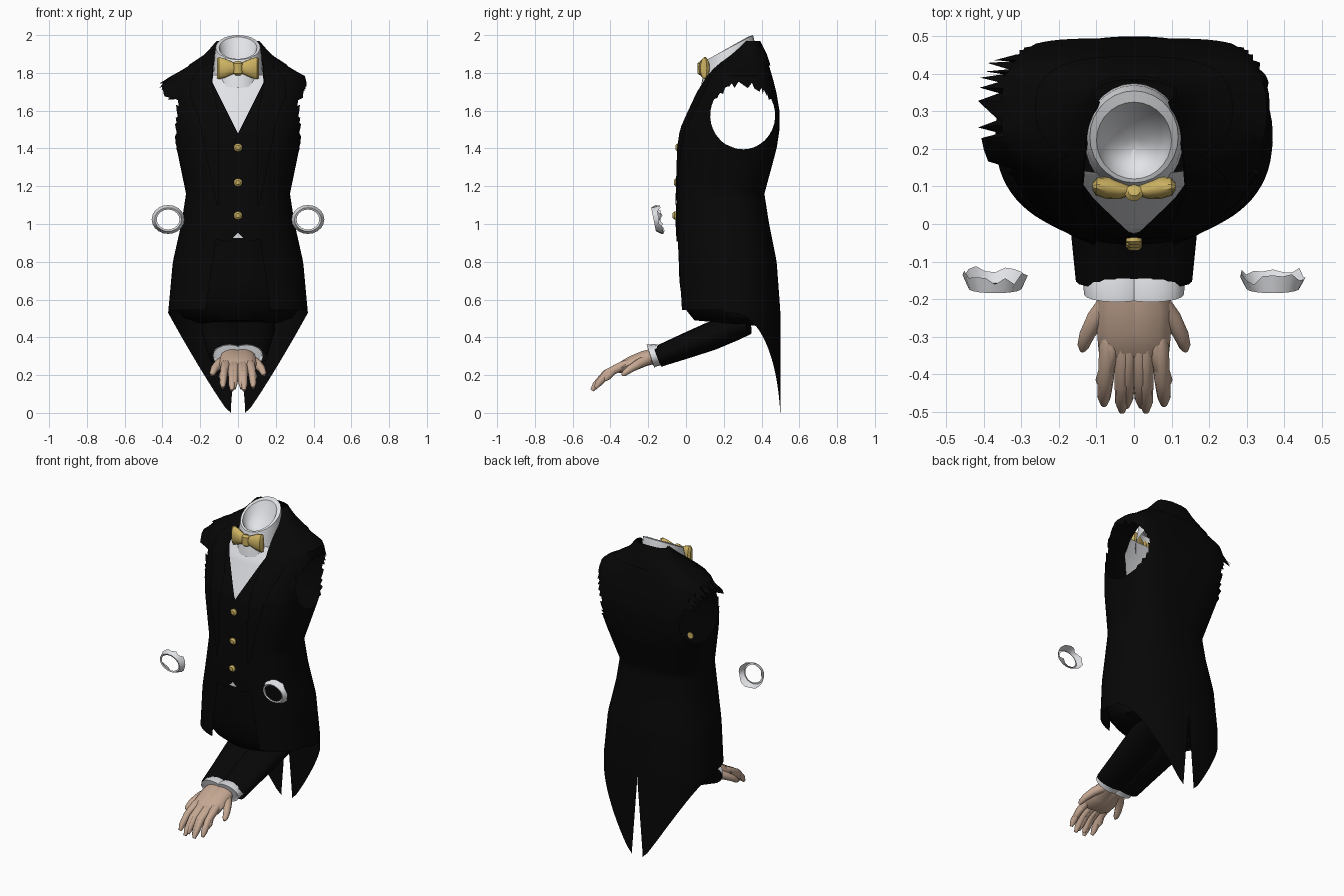
import bpy, bmesh, math, random
from mathutils import Vector

if "Cube" in bpy.data.objects:
    bpy.data.objects.remove(bpy.data.objects["Cube"])
random.seed(4)

def material(name, col):
    m = bpy.data.materials.new(name)
    m.diffuse_color = (*col, 1)
    m.use_nodes = True
    m.node_tree.nodes["Principled BSDF"].inputs["Base Color"].default_value = m.diffuse_color
    return m
BLACK = material("black_cloth", (0.002, 0.002, 0.002))
WHITE = material("white_linen", (0.8, 0.81, 0.84))
GOLD = material("gold", (0.6, 0.44, 0.12))
SKIN = material("skin", (0.56, 0.39, 0.29))

def finish(name, bm, mat, recalc=False):
    if recalc:
        bmesh.ops.recalc_face_normals(bm, faces=bm.faces)
    me = bpy.data.meshes.new(name)
    bm.to_mesh(me)
    bm.free()
    me.materials.append(mat)
    ob = bpy.data.objects.new(name, me)
    bpy.context.collection.objects.link(ob)
    return ob

def grid(bm, f, nu, nv):
    vs = [[bm.verts.new(f(i / nu, j / nv)) for i in range(nu + 1)] for j in range(nv + 1)]
    for j in range(nv):
        for i in range(nu):
            bm.faces.new((vs[j][i], vs[j][i+1], vs[j+1][i+1], vs[j+1][i]))

def loft(bm, rings, cap0=True, cap1=True):
    vs = [[bm.verts.new(p) for p in r] for r in rings]
    n = len(vs[0])
    for a, b in zip(vs, vs[1:]):
        for i in range(n):
            bm.faces.new((a[i], a[(i+1) % n], b[(i+1) % n], b[i]))
    if cap0: bm.faces.new(vs[0][::-1])
    if cap1: bm.faces.new(vs[-1])

def ellipse(c, u, v, n):
    return [c + u * math.cos(2*math.pi*i/n) + v * math.sin(2*math.pi*i/n) for i in range(n)]

def tube(bm, pts, n=10, ref=(1, 0, 0), side=1, **caps):
    """Elliptical tube through (x, y, z, radius_along_ref, other_radius)."""
    ps = [Vector((p[0] * side, p[1], p[2])) for p in pts]
    rings = []
    for i, p in enumerate(ps):
        t = (ps[min(i+1, len(ps)-1)] - ps[max(i-1, 0)]).normalized()
        u = Vector(ref)
        u = (u - t * u.dot(t)).normalized()
        rings.append(ellipse(p, u * pts[i][3], t.cross(u) * pts[i][4], n))
    loft(bm, rings, **caps)

def interp(table, z):
    for a, b in zip(table, table[1:]):
        if z <= b[0]:
            k = max(0, (z - a[0]) / (b[0] - a[0]))
            return [p + (q - p) * k for p, q in zip(a[1:], b[1:])]
    return table[-1][1:]

# coat cross-sections: z, half width, front y, back y, back squareness
BODY = [(0, .37, -.04, .5, 2.2), (.53, .37, -.042, .5, 2.3), (.8, .345, -.05, .48, 2.4),
        (1, .3, -.06, .44, 2.6), (1.16, .275, -.055, .415, 2.8), (1.4, .325, -.045, .48, 3.6),
        (1.5, .342, -.03, .495, 4.2), (1.6, .36, .015, .495, 4.5), (1.7, .365, .06, .478, 4.2),
        (1.78, .36, .11, .457, 3.6), (1.83, .27, .15, .442, 3), (1.9, .165, .23, .42, 2.4),
        (1.97, .105, .31, .385, 2.2)]
OPEN = [(.55, .17), (.7, .15), (.9, .12), (1.1, .10), (1.58, .10), (1.75, .135),
        (1.83, .13), (1.9, .12), (1.97, .09)]
NF = 2.3

def body(th, z, off=0):
    w, yf, yb, nb = interp(BODY, z)
    w, yf, yb = w + off, yf - off, yb + off
    s, c = math.sin(th), math.cos(th)
    n = nb if c > 0 else NF
    x = math.copysign(abs(s) ** (2/n), s) * w
    y = (yf+yb)/2 + math.copysign(abs(c) ** (2/n), c) * (yb-yf)/2
    return Vector((x, y, z))

def theta_at(x, z):
    return math.pi - math.asin(min(1, x / interp(BODY, z)[0]) ** (NF/2))

# --- tailcoat shell with tails, back slit and torn armholes
bm = bmesh.new()
def coat_point(side):
    def f(u, v):
        a = u if side < 0 else 1 - u          # 0 = front edge, 1 = back centre
        s = 1 - a
        p = body(s * theta_at(.17, .5), .5)
        hem = .545 if p.y < .2 else min(.54, .53 * (max(0, abs(p.x) - .05) / .32) ** 1.1)
        z = hem + (.6 - hem) * v / .2 if v < .2 else .6 + 1.37 * (v - .2) / .8
        q = body(s * theta_at(interp(OPEN, z)[0], z), z)
        if s < 1e-6:
            q.x = .04 * max(0, 1 - z / .5)
        return Vector((q.x * -side, q.y, q.z))
    return f
grid(bm, coat_point(-1), 34, 55)
grid(bm, coat_point(1), 34, 55)
bmesh.ops.remove_doubles(bm, verts=bm.verts, dist=.0005)
CY, CZ, RY, RZ = .30, 1.575, .172, .18
def hole(p):
    return math.hypot((p.y - CY) / RY, (p.z - CZ) / RZ)
gone = [f for f in bm.faces if abs(f.calc_center_median().x) > .2 and hole(f.calc_center_median()) < 1]
rim = {v for f in gone for v in f.verts}
bmesh.ops.delete(bm, geom=gone, context='FACES')
for i, v in enumerate(sorted((v for v in rim if v.is_valid), key=lambda v: math.atan2(v.co.z - CZ, v.co.y - CY))):
    k = 1 / hole(v.co)
    v.co.y = CY + (v.co.y - CY) * k
    v.co.z = CZ + (v.co.z - CZ) * k
    if v.co.z > 1.67 and i % 4 < 2:           # ragged threads on the shoulder
        v.co.z -= random.uniform(.0, .035)
        v.co.x += -.055 if v.co.x < 0 else random.choice((0, 0, .01))
finish("tailcoat", bm, BLACK)

# --- lapels and coat collar, slightly raised
bm = bmesh.new()
LAPEL = [(1.1, .01), (1.3, .05), (1.55, .1), (1.68, .13), (1.8, .09), (1.86, .02)]
for side in (1, -1):
    def f(u, v):
        z = 1.1 + .76 * v
        u = u if side > 0 else 1 - u
        x = interp(OPEN, z)[0]
        a, b = theta_at(x, z), theta_at(x + interp(LAPEL, z)[0], z)
        p = body(a + (b - a) * u, z, .01)
        return Vector((p.x * side, p.y, p.z))
    grid(bm, f, 6, 20)
grid(bm, lambda u, v: body((1 - 2*u) * theta_at(interp(OPEN, 1.84 + .13*v)[0], 1.84 + .13*v), 1.84 + .13*v, .008), 40, 5)
finish("lapels", bm, BLACK)

# --- front panels: waistcoat and shirt
def panel(name, X, lo, hi, off, mat):
    bm = bmesh.new()
    def f(u, v):
        x = X * (2*u - 1)
        z = lo(abs(x)) + (hi(abs(x)) - lo(abs(x))) * v
        w, yf, yb, _ = interp(BODY, z)
        m = (yf + yb) / 2
        return Vector((x, m - (yb-yf)/2 * (1 - min(.98, abs(x)/w) ** NF) ** (1/NF) + off, z))
    grid(bm, f, 32, 24)
    finish(name, bm, mat)
panel("waistcoat", .16, lambda x: .955 - x if x < .05 else .905 + .2 * (x - .05),
      lambda x: 1.48 + 2 * x, .005, BLACK)
panel("shirt_front", .145, lambda x: 1.43 + 1.9 * x, lambda x: 1.79, .015, WHITE)
panel("shirt_tail", .04, lambda x: .926, lambda x: .98, .009, WHITE)

# --- trousers
def flat_ring(w, yf, yb, zf, zb, n=28):
    return ellipse(Vector((0, (yf+yb)/2, (zf+zb)/2)), Vector((w, 0, 0)), Vector((0, (yb-yf)/2, (zb-zf)/2)), n)
bm = bmesh.new()
loft(bm, [flat_ring(*r) for r in ((.27, -.045, .4, .925, .925), (.29, -.04, .43, .85, .85),
     (.33, -.035, .45, .7, .7), (.33, -.018, .45, .57, .57), (.29, .02, .42, .52, .49),
     (.2, .045, .38, .49, .46))], cap0=False)
finish("trousers", bm, BLACK, True)

# --- standing shirt collar with a shallow hollow
bm = bmesh.new()
loft(bm, [flat_ring(*r) for r in ((.132, .078, .375, 1.72, 1.86), (.128, .09, .37, 1.79, 1.94),
     (.118, .11, .355, 1.87, 2.0), (.1, .12, .325, 1.874, 1.99), (.088, .135, .3, 1.855, 1.93),
     (.06, .16, .26, 1.835, 1.875), (.02, .2, .23, 1.83, 1.85))], cap0=False)
finish("shirt_collar", bm, WHITE, True)

# --- bow tie
bm = bmesh.new()
for s in (1, -1):
    tube(bm, [(.01, .088, 1.825, .012, .025), (.035, .09, 1.825, .024, .036), (.07, .097, 1.825, .03, .052),
              (.1, .1, 1.825, .024, .06), (.11, .1, 1.825, .01, .055)], 14, (0, 1, 0), s)
tube(bm, [(0, .085, 1.788, .015, .01), (0, .083, 1.798, .025, .022), (0, .083, 1.85, .025, .022),
          (0, .085, 1.86, .015, .01)], 12)
finish("bow_tie", bm, GOLD, True)

# --- waistcoat buttons
for i, z in enumerate((1.405, 1.22, 1.045)):
    bm = bmesh.new()
    y = interp(BODY, z)[1]
    tube(bm, [(0, y + .008, z, .02, .02), (0, y - .003, z, .022, .022), (0, y - .012, z, .012, .012)], 14)
    finish("button_%d" % i, bm, GOLD, True)

for s, tag in ((1, "left"), (-1, "right")):
    # sleeve
    bm = bmesh.new()
    tube(bm, [(.05, -.15, .297, .105, .056), (.055, 0, .355, .115, .067), (.065, .13, .405, .12, .075),
              (.08, .25, .45, .12, .07), (.09, .33, .47, .1, .055)], 16, side=s, cap0=False)
    finish("sleeve_" + tag, bm, BLACK, True)
    # worn cuff
    bm = bmesh.new()
    tube(bm, [(.045, -.12, .305, .085, .05), (.045, -.165, .305, .09, .06), (.045, -.188, .3, .088, .064),
              (.045, -.18, .3, .075, .05), (.045, -.14, .305, .06, .04)], 16, side=s)
    finish("cuff_" + tag, bm, WHITE, True)
    # hand: palm, four fingers, thumb
    bm = bmesh.new()
    tube(bm, [(.03, -.15, .305, .06, .042), (.025, -.22, .288, .074, .042), (.015, -.28, .263, .084, .042),
              (.01, -.33, .242, .085, .035), (.005, -.36, .23, .06, .02)], 14, side=s)
    for bx, tx, ty in ((.07, .08, -.48), (.03, .032, -.498), (-.015, -.02, -.485), (-.06, -.085, -.43)):
        k = (ty + .33) / -.16
        tube(bm, [(bx, -.3, .262, .018, .02), (bx, -.33, .253, .023, .025),
                  ((bx+tx)/2, -.33 - .09*k, .253 - .045*k, .021, .023), (tx, -.33 - .14*k, .253 - .1*k, .018, .02),
                  (tx, ty, .253 - .128*k, .009, .01)], 10, side=s)
    tube(bm, [(.06, -.2, .285, .03, .03), (.1, -.25, .26, .026, .026), (.125, -.295, .233, .021, .021),
              (.135, -.325, .21, .016, .016), (.138, -.338, .2, .007, .007)], 10, side=s)
    finish("hand_" + tag, bm, SKIN, True)
    # loose cuff floating beside the waist, ragged at the back
    bm = bmesh.new()
    rings = []
    for k, (r, y) in enumerate(((.06, -.168), (.071, -.172), (.087, -.138))):
        ring = []
        for i in range(20):
            a = 2 * math.pi * i / 20
            dz = r * .88 * math.sin(a)
            rag = random.uniform(-.012, .018) if k == 2 else 0
            ring.append(Vector((s * (.37 + r * math.cos(a)), y - .2 * dz + rag, 1.024 + dz)))
        rings.append(ring)
    loft(bm, rings, False, False)
    finish("loose_cuff_" + tag, bm, WHITE, True)

# --- smooth shading with sharp edges kept
for ob in bpy.context.scene.objects:
    ob.select_set(True)
    bpy.context.view_layer.objects.active = ob
bpy.ops.object.shade_smooth_by_angle(angle=math.radians(40))
